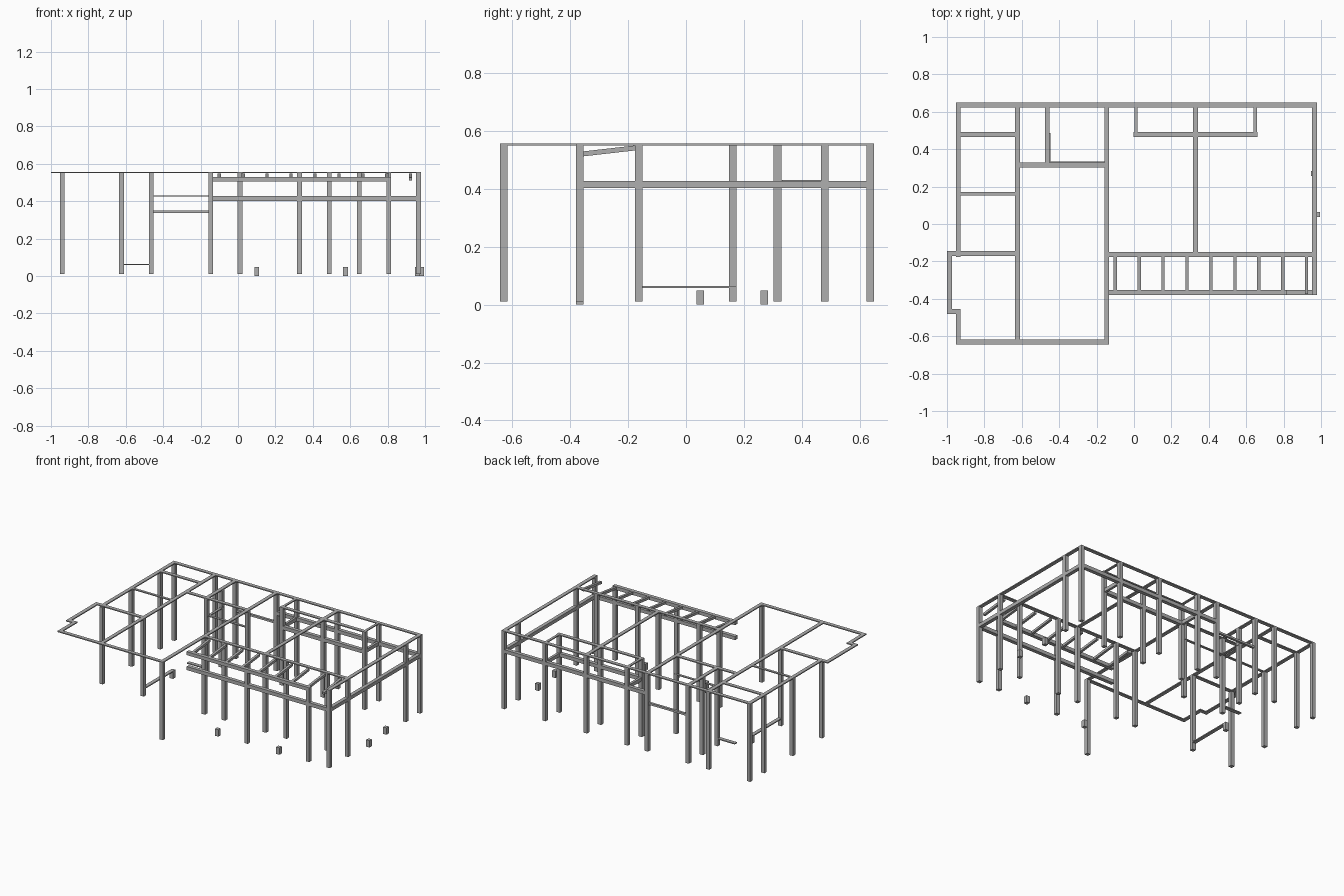
import bpy
import math
from mathutils import Matrix

cube = bpy.data.objects.get("Cube")
if cube:
    bpy.data.objects.remove(cube, do_unlink=True)

grey = bpy.data.materials.new("steel_grey")
grey.use_nodes = True
grey.diffuse_color = (0.43, 0.43, 0.43, 1)
shader = grey.node_tree.nodes["Principled BSDF"]
shader.inputs["Base Color"].default_value = grey.diffuse_color

# Grid lines across the plan, from -x to +x
outer_west, far_west, west, inner_west = -0.987, -0.94, -0.622, -0.464
hall_west, bay_west, centre, door = -0.146, 0.01, 0.328, 0.488
bay_east, porch_end, east = 0.648, 0.806, 0.966

# Grid lines along the plan, from -y to +y
front, step, porch, wall, west_wall = -0.63, -0.468, -0.367, -0.163, -0.157
rail, hall, bay, back = 0.162, 0.316, 0.479, 0.636

# Levels as (underside, top side) and member widths
roof_level = (0.55, 0.557)
porch_level = (0.507, 0.531)
middle_level = (0.402, 0.427)
upper_rail_level = (0.425, 0.431)
sill_level = (0.338, 0.352)
low_rail_level = (0.058, 0.065)
foot, block_height = 0.01, 0.048
wide, slim = 0.026, 0.017


def box(name, centre_point, size):
    """Bar of a given size around a centre point."""
    bpy.ops.mesh.primitive_cube_add(size=1, location=centre_point)
    bar = bpy.context.object
    bar.name = name
    bar.data.transform(Matrix.Diagonal((*size, 1)))
    bar.data.materials.append(grey)
    return bar


def beam_across(name, y, start, end, level, width=wide):
    """Beam along x whose ends wrap the grid lines it meets."""
    low, high = level
    box(name, ((start + end) / 2, y, (low + high) / 2),
        (end - start + width, width, high - low))


def beam_along(name, x, start, end, level, width=wide):
    """Beam along y whose ends wrap the grid lines it meets."""
    low, high = level
    box(name, (x, (start + end) / 2, (low + high) / 2),
        (width, end - start + width, high - low))


def post(name, x, y, top):
    box(name, (x, y, (foot + top) / 2), (wide, wide, top - foot))


# Flat roof strips running side to side
for y, start, end in [
    (back, far_west, east),
    (bay, far_west, west),
    (bay, bay_west, bay_east),
    (hall, west, hall_west),
    (west_wall, outer_west, west),
    (wall, hall_west, east),
    (step, outer_west, far_west),
    (front, far_west, hall_west),
]:
    beam_across("roof_cross_strip", y, start, end, roof_level)
beam_across("roof_thin_strip", rail, far_west, west, roof_level, slim)

# Flat roof strips running front to back
for x, start, end in [
    (outer_west, step, west_wall),
    (far_west, front, step),
    (far_west, west_wall, back),
    (west, front, back),
    (inner_west, hall, back),
    (hall_west, front, back),
    (centre, wall, back),
    (east, porch, back),
]:
    beam_along("roof_long_strip", x, start, end, roof_level)
for x in (bay_west, bay_east):
    beam_along("bay_roof_strip", x, bay, back, roof_level, slim)

# Full-height posts, row by row
for y, columns in [
    (front, [hall_west]),
    (porch, [east]),
    (wall, [far_west, west, hall_west, bay_west, centre, door, porch_end, east]),
    (rail, [far_west]),
    (hall, [inner_west, hall_west]),
    (bay, [far_west, inner_west, bay_west, centre, bay_east, east]),
    (back, [far_west, west, inner_west, hall_west, bay_west, centre, bay_east, east]),
]:
    for x in columns:
        post("frame_post", x, y, roof_level[0])

# Shorter posts under the porch beam and the stub that ends the low rail
for x in (centre, porch_end):
    post("porch_post", x, porch, porch_level[0])
post("rail_stub", west, rail, low_rail_level[1])

# Middle ring of beams with its bay
porch_start = hall_west + wide
beam_across("front_middle_beam", porch, porch_start, east, middle_level)
beam_across("back_middle_beam", back, hall_west, east, middle_level)
beam_along("side_middle_beam", east, porch, back, middle_level)
beam_across("bay_middle_beam", bay, bay_west, bay_east, middle_level)
for x in (bay_west, bay_east):
    beam_along("bay_side_beam", x, bay, back, middle_level, slim)

# Thin inner rails
beam_across("back_sill", back, inner_west, hall_west, sill_level, slim)
beam_across("inner_cross_rail", hall + slim / 2, inner_west, hall_west,
            upper_rail_level, slim)
beam_along("inner_long_rail", inner_west + slim / 2, hall, bay,
           upper_rail_level, slim)
beam_along("low_long_rail", west, wall, rail, low_rail_level)
beam_across("low_cross_rail", hall, west + wide, inner_west - wide, low_rail_level)

# Porch beam and its evenly spaced sloping rafters
beam_across("porch_beam", porch, porch_start, porch_end, porch_level)
rafter_count = 9
first_rafter = hall_west + 0.046
rafter_gap = (east - wide - slim - first_rafter) / (rafter_count - 1)
for i in range(rafter_count):
    rafter = box("porch_rafter",
                 (first_rafter + i * rafter_gap, (porch + wall) / 2 - slim / 2, 0.53),
                 (slim, 0.2, slim))
    rafter.rotation_euler.x = math.radians(6.5)

# Small footing blocks under the porch and beside the east wall
for x, y in [(0.1, porch), (0.575, porch), (0.982, 0.05), (0.96, 0.27)]:
    box("footing_block", (x, y, block_height / 2), (wide, wide, block_height))
